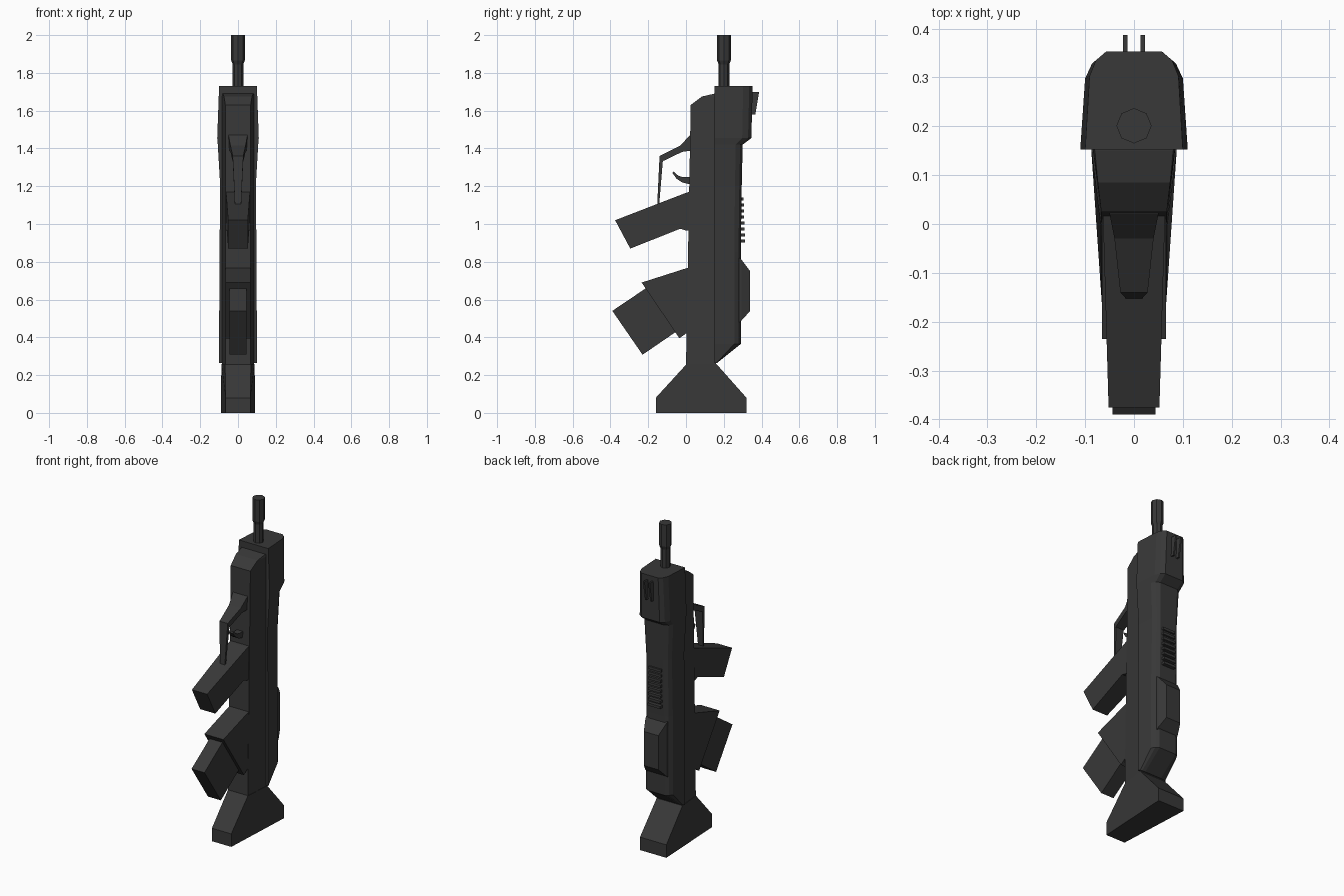
import bpy, bmesh
from mathutils import Matrix

if "Cube" in bpy.data.objects:
    bpy.data.objects.remove(bpy.data.objects["Cube"])


def finish(name, bm):
    bmesh.ops.recalc_face_normals(bm, faces=bm.faces)
    me = bpy.data.meshes.new(name)
    bm.to_mesh(me)
    bm.free()
    ob = bpy.data.objects.new(name, me)
    bpy.context.collection.objects.link(ob)
    me.materials.append(dark)
    return ob


def bridge(name, rings):
    """Closed solid through a list of equal-length point rings."""
    bm = bmesh.new()
    vs = [[bm.verts.new(p) for p in r] for r in rings]
    n = len(vs[0])
    for a, b in zip(vs, vs[1:]):
        for i in range(n):
            j = (i + 1) % n
            bm.faces.new((a[i], a[j], b[j], b[i]))
    bm.faces.new(vs[0])
    bm.faces.new(vs[-1])
    return finish(name, bm)


def side_profile(name, pts, cx=0):
    """Side outline of (y, z, half width), mirrored across x = cx."""
    return bridge(name, [[(cx + s * w, y, z) for y, z, w in pts] for s in (-1, 1)])


dark = bpy.data.materials.new("dark_grey")
dark.diffuse_color = (0.04, 0.04, 0.04, 1)
dark.use_nodes = True
dark.node_tree.nodes["Principled BSDF"].inputs["Base Color"].default_value = dark.diffuse_color

# Butt that the model stands on
side_profile("butt_stock", [(-.16, 0, .066), (.32, 0, .09), (.32, .08, .09),
                            (.16, .26, .088), (0, .255, .068), (-.16, .08, .066)])

# Narrow front half of the body: trapezoid sections (z, front y, front half width)
rings = []
for z, yf, w in [(.25, 0, .067), (1.63, .025, .067), (1.675, .085, .074), (1.69, .15, .08)]:
    rings.append([(-w, yf, z), (w, yf, z), (.085, .16, z), (-.085, .16, z)])
bridge("front_body", rings)

# Wider rear half, flaring into the muzzle block: (z, back y, half width)
rings = []
for z, yb, w in [(.265, .165, .10), (.365, .29, .10), (.85, .29, .098), (1.2, .295, .094),
                 (1.42, .30, .107), (1.455, .346, .11), (1.73, .353, .10)]:
    d = yb - .152
    half = [(w, .152), (.91 * w, .152 + .75 * d), (.78 * w, .152 + .91 * d), (.57 * w, yb)]
    rings.append([(x, y, z) for x, y in half] + [(-x, y, z) for x, y in reversed(half)])
bridge("rear_body", rings)

# Raised pad on the back, sloped on all sides
bridge("cheek_pad", [[(-w, y, z0), (w, y, z0), (w, y, z1), (-w, y, z1)]
                     for w, y, z0, z1 in [(.075, .27, .47, .83), (.07, .295, .49, .81),
                                          (.05, .34, .54, .75)]])

# Row of ribs above the pad
for i in range(8):
    z = .91 + i * .0318
    y = .313 - i * .0012
    side_profile(f"rib_{i + 1}", [(.27, z - .008, .042), (y, z - .008, .042),
                                  (y, z + .008, .042), (.27, z + .008, .042)])

# Pair of sight fins near the top
for side, x in (("left", -.018), ("right", .018)):
    side_profile(f"sight_fin_{side}", [(.33, 1.70, .005), (.387, 1.70, .005),
                                       (.367, 1.58, .005), (.33, 1.58, .005)], x)

# Pistol grip
side_profile("grip", [(.04, 1.178, .063), (0, 1.165, .063), (-.375, 1.02, .052),
                      (-.295, .87, .052), (-.03, .975, .06), (0, .965, .062), (.04, .965, .063)])

# Magazine and its housing
side_profile("magazine_housing", [(.04, .778, .066), (-.235, .69, .065),
                                  (-.035, .395, .065), (0, .42, .066), (.04, .42, .066)])
side_profile("magazine", [(-.19, .675, .044), (-.39, .54, .044),
                          (-.23, .308, .044), (-.03, .445, .044)])

# Trigger guard and trigger
side_profile("guard_arm", [(.04, 1.485, .05), (.02, 1.47, .05), (-.03, 1.415, .04),
                           (-.14, 1.36, .028), (-.128, 1.33, .028), (-.02, 1.382, .04),
                           (.04, 1.39, .048)])
side_profile("guard_bar", [(-.14, 1.36, .028), (-.153, 1.09, .016),
                           (-.143, 1.09, .016), (-.122, 1.34, .028)])
side_profile("trigger", [(.04, 1.25, .02), (-.015, 1.248, .02), (-.04, 1.255, .018),
                         (-.065, 1.277, .015), (-.072, 1.27, .015), (-.05, 1.24, .018),
                         (-.02, 1.22, .02), (.04, 1.205, .02)])

# Eight-sided barrel with thicker muzzle
bm = bmesh.new()
for r1, r2, z0, z1 in [(.028, .028, 1.70, 1.86), (.028, .036, 1.845, 1.865), (.036, .036, 1.865, 2)]:
    bmesh.ops.create_cone(bm, cap_ends=True, segments=8, radius1=r1, radius2=r2, depth=z1 - z0,
                          matrix=Matrix.Translation((0, .201, (z0 + z1) / 2)))
finish("barrel", bm)
